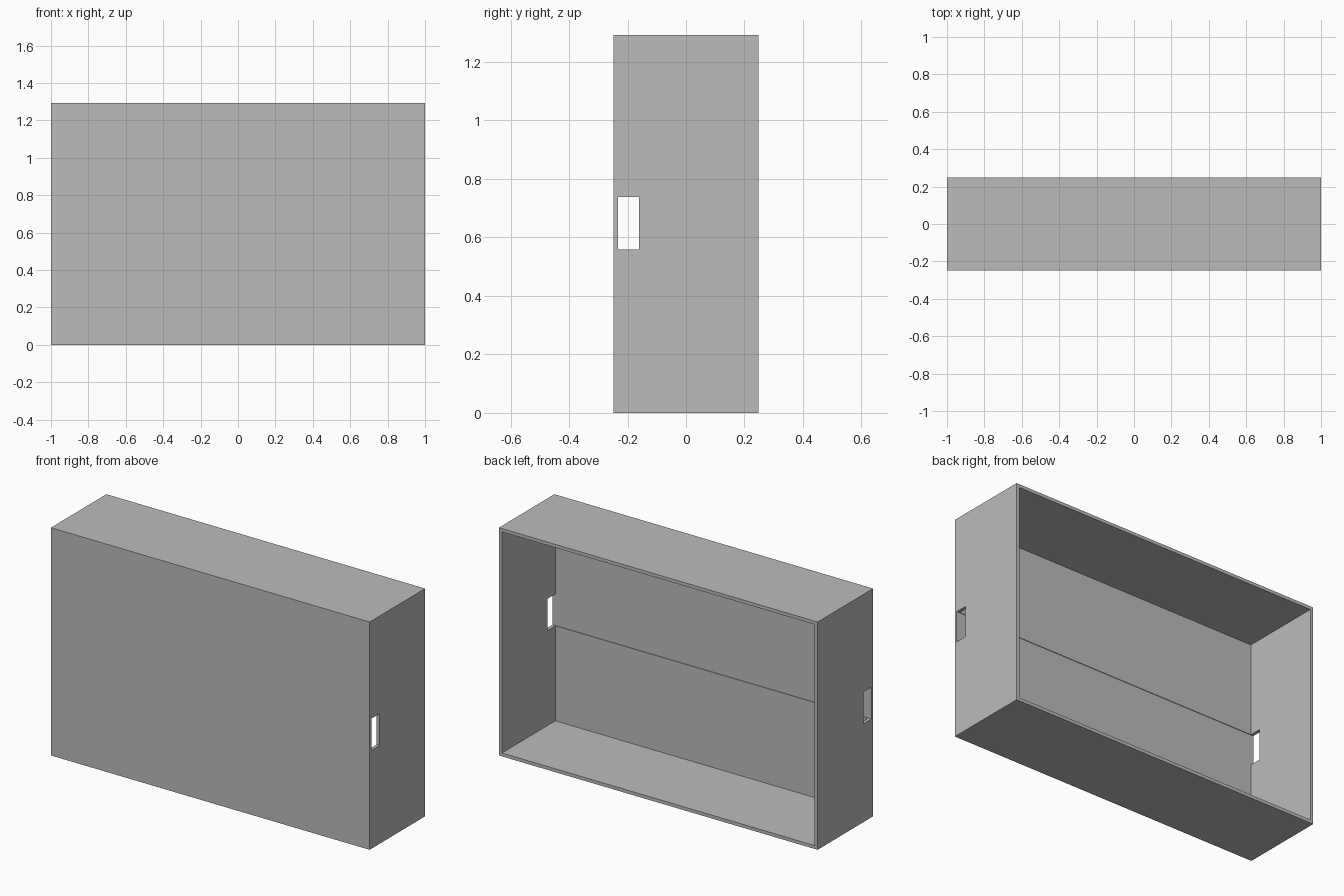
import bpy

# Remove the default cube
cube = bpy.data.objects.get("Cube")
if cube:
    bpy.data.objects.remove(cube, do_unlink=True)

WIDTH, DEPTH, HEIGHT, WALL = 2.0, 0.497, 1.292, 0.019

grey = bpy.data.materials.new("plain_grey")
grey.use_nodes = True
colour = (0.5, 0.5, 0.5, 1)
grey.diffuse_color = colour
grey.node_tree.nodes["Principled BSDF"].inputs["Base Color"].default_value = colour


def box(name, low, high):
    """Axis-aligned box between two corners."""
    centre = [(a + b) / 2 for a, b in zip(low, high)]
    bpy.ops.mesh.primitive_cube_add(size=1, location=centre)
    obj = bpy.context.object
    obj.name = name
    obj.scale = [b - a for a, b in zip(low, high)]
    bpy.ops.object.transform_apply(location=True, rotation=False, scale=True)
    obj.data.materials.append(grey)
    return obj


hx, hy = WIDTH / 2, DEPTH / 2

# Solid case
case = box("open_back_case", (-hx, -hy, 0), (hx, hy, HEIGHT))

# Cavity, open at the back
cavity = box("cavity_cutter", (-hx + WALL, -hy + WALL, WALL),
             (hx - WALL, hy + 0.1, HEIGHT - WALL))

# Slot through both side walls, leaving a shallow groove behind the front panel
slot = box("slot_cutter", (-hx - 0.1, -0.233, 0.558), (hx + 0.1, -0.161, 0.738))

for cutter in (cavity, slot):
    cut = case.modifiers.new(cutter.name, "BOOLEAN")
    cut.operation = "DIFFERENCE"
    cut.solver = "EXACT"
    cut.object = cutter
    bpy.context.view_layer.objects.active = case
    bpy.ops.object.modifier_apply(modifier=cut.name)
    bpy.data.objects.remove(cutter, do_unlink=True)
